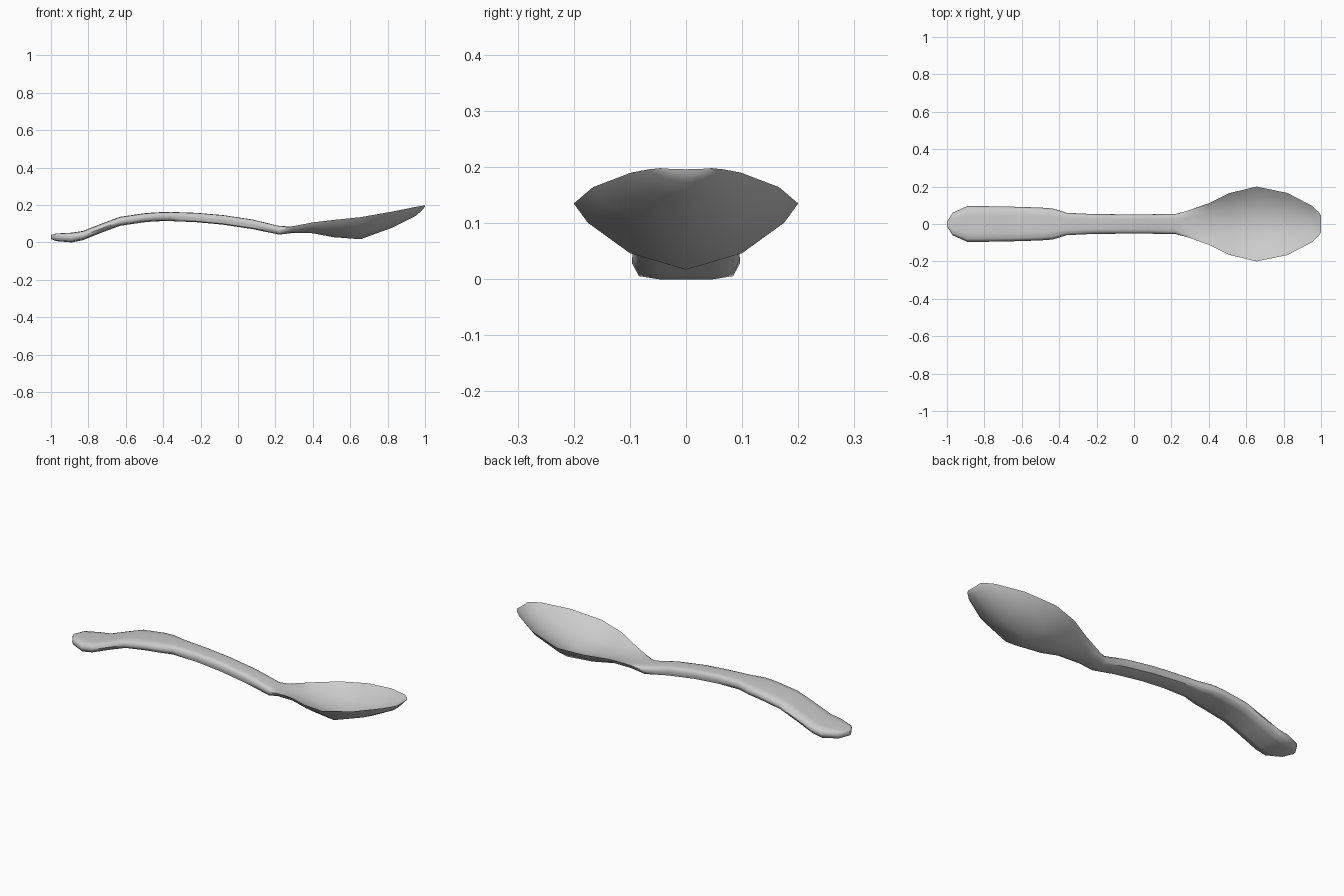
import bpy, bmesh

# stations along the spoon: x, half width, edge z, top centre z, bottom centre z, bowl amount
stations = [
    (-1.00, .012, .030, .040, .018, 0),
    (-.970, .060, .030, .048, .007, 0),
    (-.890, .096, .028, .052, .000, 0),
    (-.830, .096, .036, .061, .012, 0),
    (-.730, .094, .075, .100, .052, 0),
    (-.630, .092, .112, .137, .089, 0),
    (-.500, .088, .132, .156, .108, 0),
    (-.435, .083, .137, .161, .113, 0),
    (-.360, .060, .139, .163, .114, 0),
    (-.220, .053, .133, .158, .108, 0),
    (-.080, .052, .120, .146, .095, 0),
    (.080, .052, .096, .122, .071, 0),
    (.220, .053, .066, .088, .042, 0),
    (.290, .072, .086, .084, .050, .5),
    (.400, .111, .107, .076, .049, .85),
    (.510, .165, .120, .059, .028, 1),
    (.655, .200, .135, .048, .017, 1),
    (.820, .166, .164, .100, .077, 1),
    (.950, .098, .190, .158, .142, 1),
    (.985, .066, .196, .183, .172, 1),
    (1.00, .046, .198, .196, .191, 1),
]

# half profile: fraction of width, rise towards the edge on the handle and on the bowl
top_half = [(.93, .45, .88), (.82, .10, .68), (.5, 0, .25)]
bottom_half = [(.5, 0, .25), (.875, .2, .71)]


def ring(w, edge, top, bottom, k):
    def side(profile, centre):
        return [(w * f, centre + (edge - centre) * (a + (b - a) * k)) for f, a, b in profile]
    t, b = side(top_half, top), side(bottom_half, bottom)
    right = [(w, edge)] + t + [(0, top)]
    left = [(-y, z) for y, z in reversed(t)] + [(-w, edge)]
    under = [(-y, z) for y, z in reversed(b)] + [(0, bottom)] + b
    return right + left + under


# loft the handle and bowl as one continuous skin
bm = bmesh.new()
rings = [[bm.verts.new((x, y, z)) for y, z in ring(*rest)] for x, *rest in stations]
for a, b in zip(rings, rings[1:]):
    for i in range(len(a)):
        j = (i + 1) % len(a)
        bm.faces.new((a[i], a[j], b[j], b[i]))
bm.faces.new(rings[0])
bm.faces.new(rings[-1])
bmesh.ops.recalc_face_normals(bm, faces=bm.faces)
mesh = bpy.data.meshes.new("spoon")
bm.to_mesh(mesh)
bm.free()
spoon = bpy.data.objects.new("spoon", mesh)
bpy.context.collection.objects.link(spoon)
bpy.context.view_layer.objects.active = spoon
spoon.select_set(True)
bpy.ops.object.shade_smooth_by_angle(angle=1.0)
